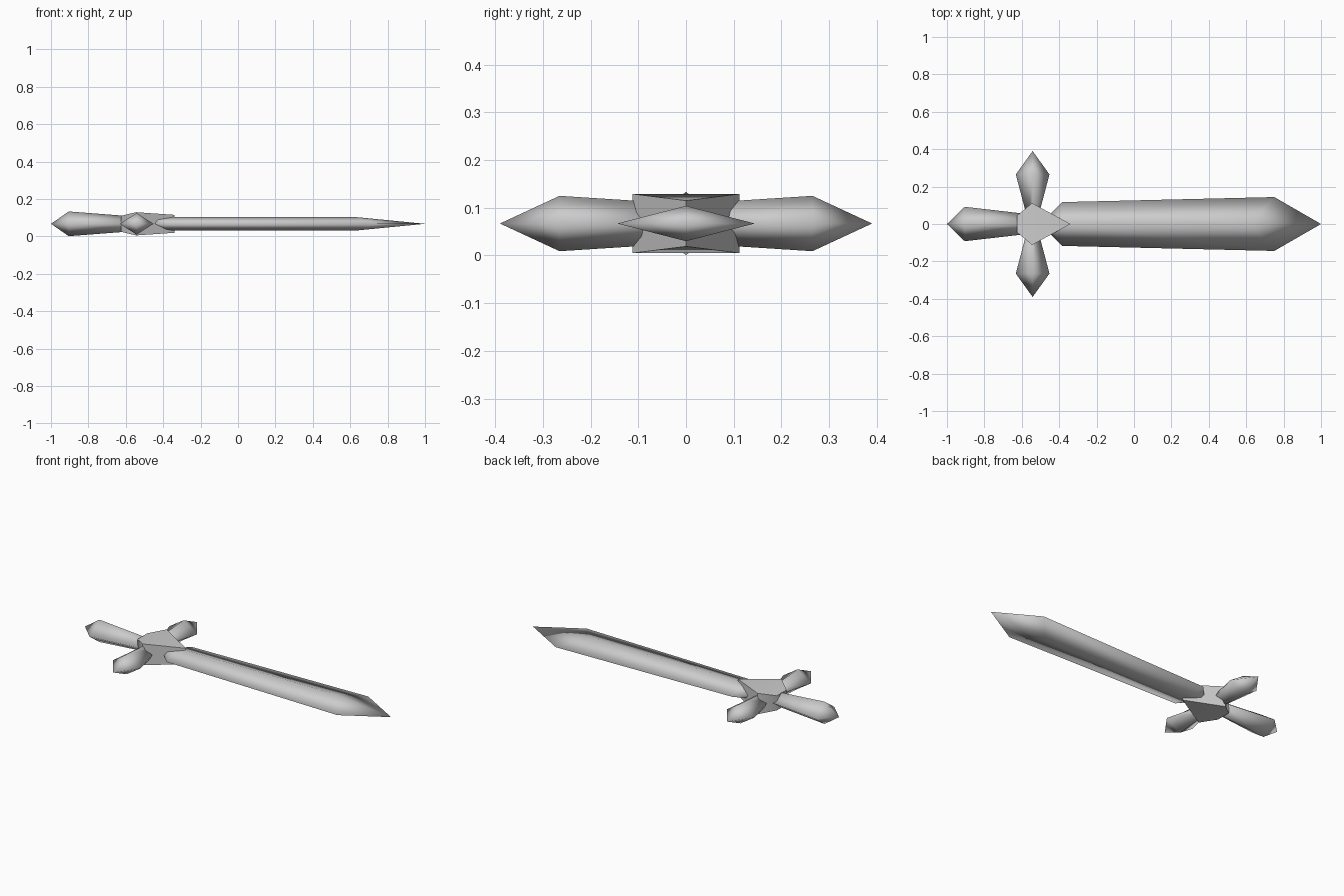
import bpy, bmesh, math
from mathutils import Vector, Matrix

if "Cube" in bpy.data.objects:
    bpy.data.objects.remove(bpy.data.objects["Cube"])

MID = 0.067  # height of the sword's central plane

steel = bpy.data.materials.new("steel_grey")
steel.diffuse_color = (0.6, 0.6, 0.6, 1)
steel.use_nodes = True
steel.node_tree.nodes["Principled BSDF"].inputs["Base Color"].default_value = steel.diffuse_color


def finish(name, bm):
    bmesh.ops.recalc_face_normals(bm, faces=bm.faces)
    mesh = bpy.data.meshes.new(name)
    bm.to_mesh(mesh)
    bm.free()
    mesh.materials.append(steel)
    mesh.polygons.foreach_set("use_smooth", [True] * len(mesh.polygons))
    obj = bpy.data.objects.new(name, mesh)
    bpy.context.collection.objects.link(obj)
    return obj


def diamond_loft(name, rings, tip, origin=(0, 0, MID), angle=0):
    """Diamond sections along local x; ring = (edge x, half width, ridge x, half height)."""
    bm = bmesh.new()
    loops = [[bm.verts.new(p) for p in
              ((ex, w, 0), (rx, 0, h), (ex, -w, 0), (rx, 0, -h))]
             for ex, w, rx, h in rings]
    for a, b in zip(loops, loops[1:]):
        for i in range(4):
            j = (i + 1) % 4
            bm.faces.new((a[i], a[j], b[j], b[i]))
    point = bm.verts.new((tip, 0, 0))
    for i in range(4):
        bm.faces.new((loops[-1][i], loops[-1][(i + 1) % 4], point))
    bm.faces.new(loops[0])
    bm.transform(Matrix.Translation(origin) @ Matrix.Rotation(angle, 4, "Z"))
    return finish(name, bm)


# Blade: edges flare towards the shoulders, the ridge ends earlier
diamond_loft("blade", [(-0.46, 0.04, -0.46, 0.037),
                       (-0.385, 0.117, -0.385, 0.037),
                       (0.75, 0.144, 0.62, 0.037)], 1.0)

# Handle with its pointed pommel
diamond_loft("handle", [(0.0, 0.05, 0.0, 0.038),
                        (0.365, 0.092, 0.365, 0.066)], 0.46,
             (-0.54, 0, MID), math.pi)

# Two crossguard arms
for side, label in ((1, "back"), (-1, "front")):
    diamond_loft("guard_arm_" + label, [(0.0, 0.02, 0.0, 0.041),
                                        (0.265, 0.09, 0.265, 0.058)], 0.39,
                 (-0.542, 0, MID), side * math.pi / 2)

# Guard block: pointed prism whose caps fold across the middle
outline = [(-0.625, 0.045, 0.043), (-0.545, 0.112, 0.062), (-0.34, 0, 0.048),
           (-0.545, -0.112, 0.062), (-0.625, -0.045, 0.043)]
bm = bmesh.new()
top, bottom = ([bm.verts.new((x, y, MID + s * h)) for x, y, h in outline]
               for s in (1, -1))
for cap in (top, bottom):
    bm.faces.new((cap[0], cap[1], cap[3], cap[4]))
    bm.faces.new(cap[1:4])
for i in range(5):
    j = (i + 1) % 5
    bm.faces.new((top[i], top[j], bottom[j], bottom[i]))
guard = finish("guard_block", bm)
bpy.context.view_layer.objects.active = guard
guard.select_set(True)
bpy.ops.object.shade_smooth_by_angle(angle=math.radians(60))
